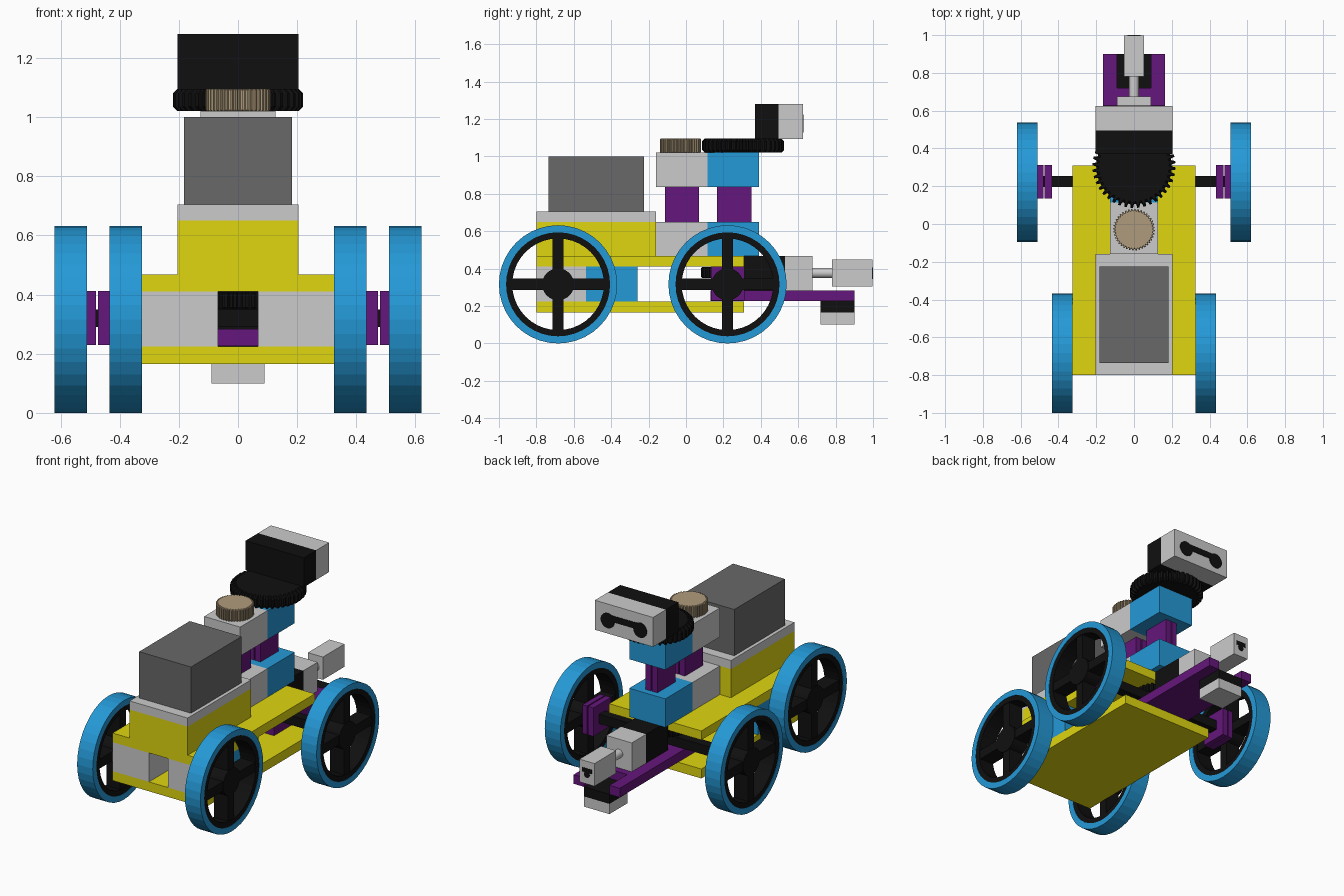
import bpy, bmesh, math
from mathutils import Matrix

if "Cube" in bpy.data.objects:
    bpy.data.objects.remove(bpy.data.objects["Cube"])


def colour(name, rgb):
    m = bpy.data.materials.new(name)
    m.diffuse_color = (*rgb, 1)
    m.use_nodes = True
    m.node_tree.nodes["Principled BSDF"].inputs["Base Color"].default_value = m.diffuse_color
    return m


YELLOW = colour("yellow", (0.74, 0.67, 0.005))
BLUE = colour("blue", (0.018, 0.32, 0.68))
PURPLE = colour("purple", (0.13, 0.008, 0.2))
BLACK = colour("black", (0.005, 0.005, 0.005))
TAN = colour("tan", (0.43, 0.33, 0.2))
DARK = colour("dark_grey", (0.14, 0.14, 0.14))
GREY = None


def finish(name, bm, mat):
    bmesh.ops.recalc_face_normals(bm, faces=bm.faces[:])
    me = bpy.data.meshes.new(name)
    bm.to_mesh(me)
    bm.free()
    ob = bpy.data.objects.new(name, me)
    bpy.context.collection.objects.link(ob)
    if mat:
        me.materials.append(mat)
    return ob


def add_box(bm, x, y, z):
    m = Matrix.Translation([(a + b) / 2 for a, b in (x, y, z)]) @ \
        Matrix.Diagonal([b - a for a, b in (x, y, z)] + [1])
    bmesh.ops.create_cube(bm, size=1, matrix=m)


def box(name, mat, x, y, z):
    """Box from ranges; a single number for x means symmetric about x = 0."""
    bm = bmesh.new()
    add_box(bm, x if isinstance(x, tuple) else (-x, x), y, z)
    return finish(name, bm, mat)


def add_cyl(bm, r, length, loc, axis, n=32):
    rot = Matrix.Rotation(math.pi / 2, 4, 'Y' if axis == 'X' else 'X')
    bmesh.ops.create_cone(bm, cap_ends=True, segments=n, radius1=r, radius2=r,
                          depth=length, matrix=Matrix.Translation(loc) @ rot)


def add_ring(bm, r0, r1, x0, x1, cy, cz, n=40):
    """Flat-sided ring around an axis along x."""
    rows = []
    for i in range(n):
        a = 2 * math.pi * i / n
        rows.append([bm.verts.new((x, cy + r * math.cos(a), cz + r * math.sin(a)))
                     for x, r in ((x0, r0), (x1, r0), (x1, r1), (x0, r1))])
    for i in range(n):
        p, q = rows[i], rows[(i + 1) % n]
        for k in range(4):
            bm.faces.new((p[k], q[k], q[(k + 1) % 4], p[(k + 1) % 4]))


def gear(name, mat, cy, z0, z1, r, depth, teeth, chamfer):
    """Spur gear around a vertical axis with chamfered rims."""
    bm = bmesh.new()
    levels = [(z0, chamfer), (z0 + chamfer, 0), (z1 - chamfer, 0), (z1, chamfer)]
    rings = []
    for z, inset in levels:
        ring = []
        for i in range(teeth):
            for f, d in ((0, depth), (0.35, depth), (0.5, 0), (0.85, 0)):
                a = 2 * math.pi * (i + f) / teeth
                rad = r - d - inset
                ring.append(bm.verts.new((rad * math.cos(a), cy + rad * math.sin(a), z)))
        rings.append(ring)
    n = len(rings[0])
    for lo, hi in zip(rings, rings[1:]):
        for i in range(n):
            j = (i + 1) % n
            bm.faces.new((lo[i], lo[j], hi[j], hi[i]))
    bm.faces.new(rings[0])
    bm.faces.new(rings[-1])
    return finish(name, bm, mat)


# Chassis plates, raised deck and control brick
box("bottom_plate", YELLOW, 0.325, (-0.8, 0.31), (0.165, 0.225))
box("middle_plate", YELLOW, 0.325, (-0.8, 0.31), (0.41, 0.468))
box("raised_deck", YELLOW, 0.205, (-0.8, -0.16), (0.468, 0.65))
box("deck_slab", GREY, 0.205, (-0.8, -0.16), (0.65, 0.705))
box("control_brick", DARK, 0.183, (-0.735, -0.225), (0.705, 1.0))

# Drive motors, left and right
for s, side in ((-1, "left"), (1, "right")):
    xr = tuple(sorted((s * 0.068, s * 0.325)))
    box(f"{side}_motor_body", GREY, xr, (-0.8, -0.535), (0.225, 0.41))
    box(f"{side}_motor_head", BLUE, xr, (-0.535, -0.26), (0.225, 0.41))

# Wheels
WR = 0.316
for s, side in ((-1, "left"), (1, "right")):
    for cy, x0, x1, end in ((-0.684, 0.325, 0.435, "drive"), (0.222, 0.51, 0.62, "steering")):
        xa, xb = sorted((s * x0, s * x1))
        mid = (xa + xb) / 2
        bm = bmesh.new()
        add_ring(bm, 0.278, WR, xa, xb, cy, WR)
        finish(f"{side}_{end}_tyre", bm, BLUE)
        bm = bmesh.new()
        add_ring(bm, 0.245, 0.279, xa + 0.002, xb - 0.002, cy, WR)
        xs = (xa + 0.006, xb - 0.006)
        add_box(bm, xs, (cy - 0.03, cy + 0.03), (WR - 0.26, WR + 0.26))
        add_box(bm, xs, (cy - 0.26, cy + 0.26), (WR - 0.03, WR + 0.03))
        add_cyl(bm, 0.085, 0.106, (mid, cy, WR), 'X')
        finish(f"{side}_{end}_rim", bm, BLACK)
    # Paired hub plates beside each steering wheel
    for k, (a, b) in enumerate(((0.435, 0.473), (0.48, 0.512))):
        box(f"{side}_hub_plate_{k}", PURPLE, tuple(sorted((s * a, s * b))),
            (0.134, 0.312), (0.23, 0.412))

# Steering beam and gear
box("steering_beam", BLACK, 0.515, (0.195, 0.255), (0.29, 0.35))
gear("steering_gear", BLACK, 0.2, 0.35, 0.409, 0.12, 0.015, 24, 0.006)

# Tower: two motor housings with pillars between
for z0, z1, level in ((0.468, 0.65, "lower"), (0.835, 1.02, "upper")):
    box(f"{level}_tower_grey", GREY, 0.127, (-0.16, 0.115), (z0, z1))
    box(f"{level}_tower_blue", BLUE, 0.127, (0.115, 0.39), (z0, z1))
for y0, name in ((-0.112, "front"), (0.167, "back")):
    for s in (-1, 1):
        box(f"{name}_pillar_plate", PURPLE, tuple(sorted((s * 0.004, s * 0.042))),
            (y0, y0 + 0.182), (0.65, 0.835))

# Turning gears on top of the tower
gear("small_gear", TAN, -0.03, 1.02, 1.095, 0.11, 0.008, 40, 0.004)
gear("large_gear", BLACK, 0.305, 1.02, 1.095, 0.22, 0.02, 40, 0.015)

# Distance sensor head with two linked eyes
box("head_back", BLACK, 0.205, (0.37, 0.495), (1.092, 1.28))
box("head_front", GREY, 0.205, (0.495, 0.625), (1.092, 1.28))
bm = bmesh.new()
for s in (-1, 1):
    add_cyl(bm, 0.048, 0.01, (s * 0.115, 0.623, 1.175), 'Y')
add_box(bm, (-0.13, 0.13), (0.618, 0.628), (1.175, 1.215))
finish("head_eyes", bm, BLACK)

# Forked front frame, open around the floor sensor
bm = bmesh.new()
add_box(bm, (-0.163, 0.163), (0.13, 0.72), (0.226, 0.284))
for s in (-1, 1):
    add_box(bm, sorted((s * 0.09, s * 0.163)), (0.72, 0.9), (0.226, 0.284))
finish("front_frame", bm, PURPLE)

# Floor sensor
box("floor_sensor_top", BLACK, 0.09, (0.72, 0.9), (0.165, 0.226))
box("floor_sensor_base", GREY, 0.09, (0.72, 0.9), (0.1, 0.165))

# Bumper sensor with plunger
box("bumper_back", BLACK, 0.09, (0.31, 0.53), (0.284, 0.468))
box("bumper_body", GREY, 0.09, (0.53, 0.675), (0.284, 0.468))
bm = bmesh.new()
add_cyl(bm, 0.027, 0.13, (0, 0.73, 0.377), 'Y')
rod = finish("plunger_rod", bm, GREY)
for p in rod.data.polygons:
    p.use_smooth = len(p.vertices) == 4
box("plunger_block", GREY, 0.053, (0.78, 0.998), (0.305, 0.45))
bm = bmesh.new()
add_box(bm, (-0.035, 0.035), (0.99, 1.0), (0.378, 0.405))
add_cyl(bm, 0.02, 0.01, (0, 0.995, 0.365), 'Y', 20)
finish("plunger_socket", bm, BLACK)
